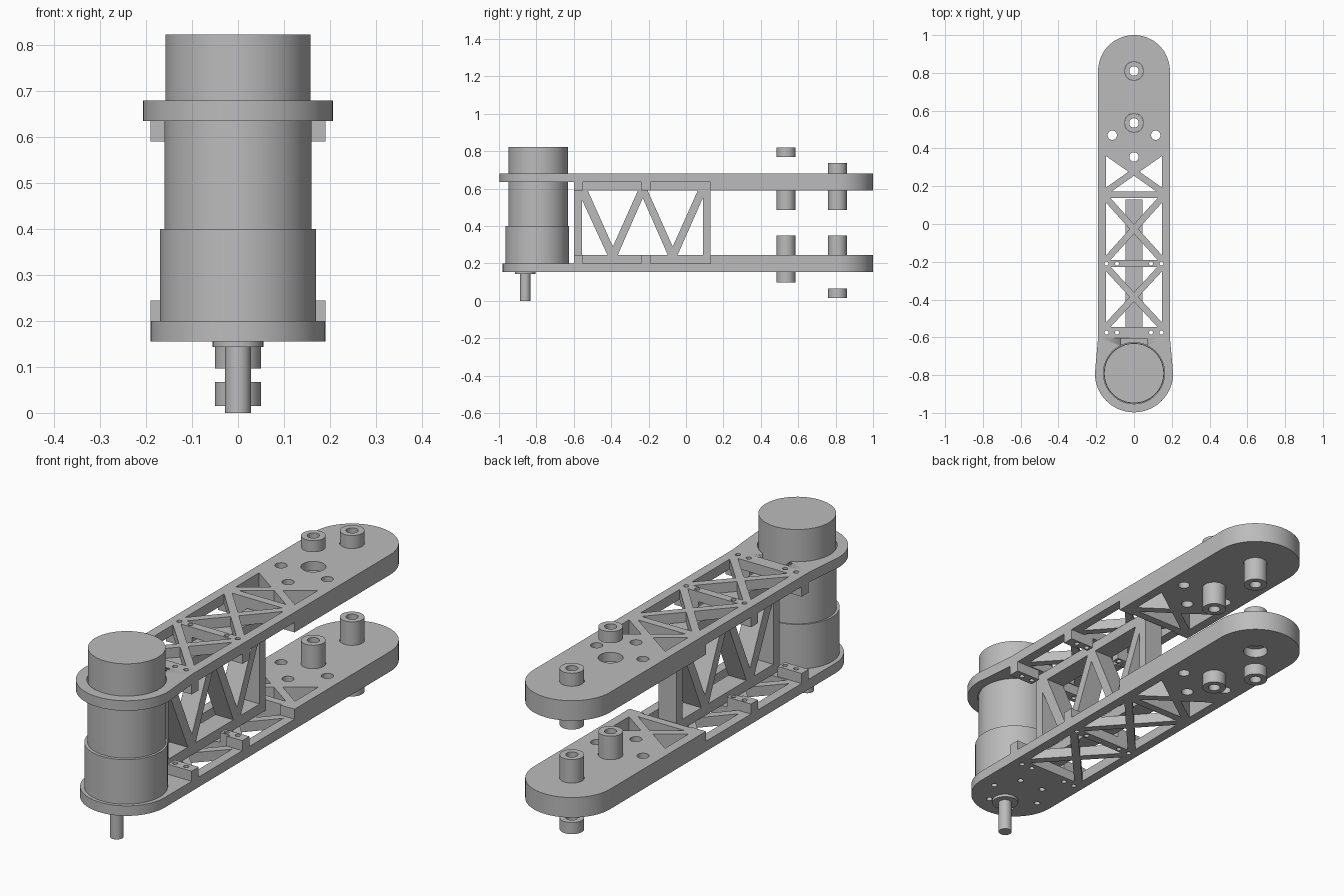
import bpy, bmesh
from math import sin, cos, pi, hypot, radians

if "Cube" in bpy.data.objects:
    bpy.data.objects.remove(bpy.data.objects["Cube"])

grey = bpy.data.materials.new("light grey")
grey.use_nodes = True
grey.diffuse_color = (0.5, 0.5, 0.5, 1)
grey.node_tree.nodes["Principled BSDF"].inputs["Base Color"].default_value = (0.5, 0.5, 0.5, 1)

MOTOR_Y, END_Y = -0.79, 0.81
HALF = 0.19          # half width of the arms
MID_Z = 0.4175       # the two arms mirror about this height


def arc(x, y, r, start=0, sweep=360, n=48):
    steps = n if sweep == 360 else n + 1
    return [(x + r * cos(radians(start + sweep * i / n)),
             y + r * sin(radians(start + sweep * i / n))) for i in range(steps)]


def activate(obj):
    bpy.ops.object.select_all(action='DESELECT')
    obj.select_set(True)
    bpy.context.view_layer.objects.active = obj


def prism(name, loops, low, high, sideways=False):
    """Extrude an outline with holes, along z or (sideways) along x."""
    curve = bpy.data.curves.new(name, 'CURVE')
    curve.dimensions = '2D'
    curve.fill_mode = 'BOTH'
    curve.extrude = (high - low) / 2
    for loop in loops:
        spline = curve.splines.new('POLY')
        spline.points.add(len(loop) - 1)
        for point, (x, y) in zip(spline.points, loop):
            point.co = (x, y, 0, 1)
        spline.use_cyclic_u = True
    obj = bpy.data.objects.new(name, curve)
    bpy.context.collection.objects.link(obj)
    centre = (low + high) / 2
    obj.location = (centre, 0, 0) if sideways else (0, 0, centre)
    if sideways:
        obj.rotation_euler = (pi / 2, 0, pi / 2)
    activate(obj)
    bpy.ops.object.convert(target='MESH')
    obj = bpy.context.object
    bm = bmesh.new()
    bm.from_mesh(obj.data)
    bmesh.ops.remove_doubles(bm, verts=bm.verts, dist=0.0001)
    bmesh.ops.recalc_face_normals(bm, faces=bm.faces)
    bm.to_mesh(obj.data)
    bm.free()
    obj.data.materials.clear()
    obj.data.materials.append(grey)
    bpy.ops.object.shade_smooth_by_angle(angle=radians(30))
    return obj


def rect(x0, x1, y0, y1):
    return [(x0, y0), (x1, y0), (x1, y1), (x0, y1)]


def cut(obj, box, low, high):
    cutter = prism("cutter", [rect(*box)], low, high)
    mod = obj.modifiers.new("recess", 'BOOLEAN')
    mod.operation, mod.solver, mod.object = 'DIFFERENCE', 'EXACT', cutter
    activate(obj)
    bpy.ops.object.modifier_apply(modifier=mod.name)
    bpy.data.objects.remove(cutter)


def cross_bay(y0, y1, w=0.147, beam=0.034, top_open=True):
    """Triangular windows left between two crossing beams."""
    c, h = (y0 + y1) / 2, (y1 - y0) / 2
    dx, dy = beam / 2 * hypot(w, h) / h, beam / 2 * hypot(w, h) / w
    tris = [[(s * w, c + h - dy), (s * dx, c), (s * w, c - h + dy)] for s in (-1, 1)]
    tris.append([(dx - w, y0), (w - dx, y0), (0, c - dy)])
    if top_open:
        tris.append([(dx - w, y1), (w - dx, y1), (0, c + dy)])
    return tris


def arm(name, low, high, front_r, extra, thin):
    outline = (arc(0, MOTOR_Y, front_r, 180, 180) + [(HALF, -0.6)]
               + arc(0, END_Y, HALF, 0, 180) + [(-HALF, -0.6)])
    loops = [outline] + extra
    loops += cross_bay(-0.545, -0.227) + cross_bay(-0.19, 0.137)
    loops += cross_bay(0.173, 0.38, top_open=False)
    # pivot holes, bolt holes and small screw holes
    loops += [arc(0, y, 0.051) for y in (0.535, END_Y)]
    loops += [arc(x, y, 0.025, n=24) for x, y in ((0, 0.355), (-0.115, 0.47), (0.115, 0.47))]
    loops += [arc(s * x, y, 0.011, n=16) for s in (-1, 1)
              for x in (0.09, 0.145) for y in (-0.575, -0.209)]
    obj = prism(name, loops, low, high)
    # thin the arm everywhere but at the mounting pads and the solid end
    for box in ((-0.3, 0.3, -1.1, -0.6), (-0.3, 0.3, -0.55, -0.24),
                (-0.3, 0.3, -0.19, 0.13), (-0.07, 0.07, -0.65, 0.13)):
        cut(obj, box, *thin)
    activate(obj)
    bpy.ops.object.shade_smooth_by_angle(angle=radians(30))
    return obj


# Upper and lower arms
upper = arm("upper_arm", 0.59, 0.68, 0.207, [arc(0, MOTOR_Y, 0.162, n=64)], (0.5, 0.635))
cut(upper, (-0.07, 0.07, -0.66, -0.605), 0.5, 0.8)
screws = [arc(0.12 * cos(i * pi / 3), MOTOR_Y + 0.12 * sin(i * pi / 3), 0.013, n=16)
          for i in range(6)]
arm("lower_arm", 0.155, 0.245, HALF, screws, (0.2, 0.3))

# Upright truss joining the arms
windows = [
    [(-0.556, 0.54), (-0.556, 0.245), (-0.42, 0.245)],
    [(-0.525, 0.59), (-0.257, 0.59), (-0.391, 0.29)],
    [(-0.231, 0.55), (-0.365, 0.245), (-0.097, 0.245)],
    [(-0.205, 0.59), (0.063, 0.59), (-0.071, 0.29)],
    [(0.09, 0.55), (0.09, 0.245), (-0.045, 0.245)],
]
prism("centre_truss", [rect(-0.6, 0.13, 0.2, 0.635)] + windows, -0.045, 0.045, sideways=True)

# Motor body, boss and shaft
for name, y, r, low, high in (
        ("motor_cap", MOTOR_Y, 0.158, 0.635, 0.823),
        ("motor_body", MOTOR_Y, 0.16, 0.4, 0.635),
        ("gearbox", -0.795, 0.17, 0.2, 0.4),
        ("shaft_boss", -0.86, 0.055, 0.143, 0.155),
        ("motor_shaft", -0.86, 0.028, 0, 0.143)):
    prism(name, [arc(0, y, r, n=64)], low, high)

# Hollow spacers: through the arm, seated in it, and loose outside it
for side in ("upper", "lower"):
    through_y, seated_y = (END_Y, 0.535) if side == "upper" else (0.535, END_Y)
    for name, y, low, high in (("through_spacer", through_y, 0.485, 0.738),
                               ("seated_spacer", seated_y, 0.485, 0.64),
                               ("loose_spacer", seated_y, 0.768, 0.82)):
        if side == "lower":
            low, high = 2 * MID_Z - high, 2 * MID_Z - low
        prism(f"{side}_{name}", [arc(0, y, 0.05), arc(0, y, 0.025)], low, high)
